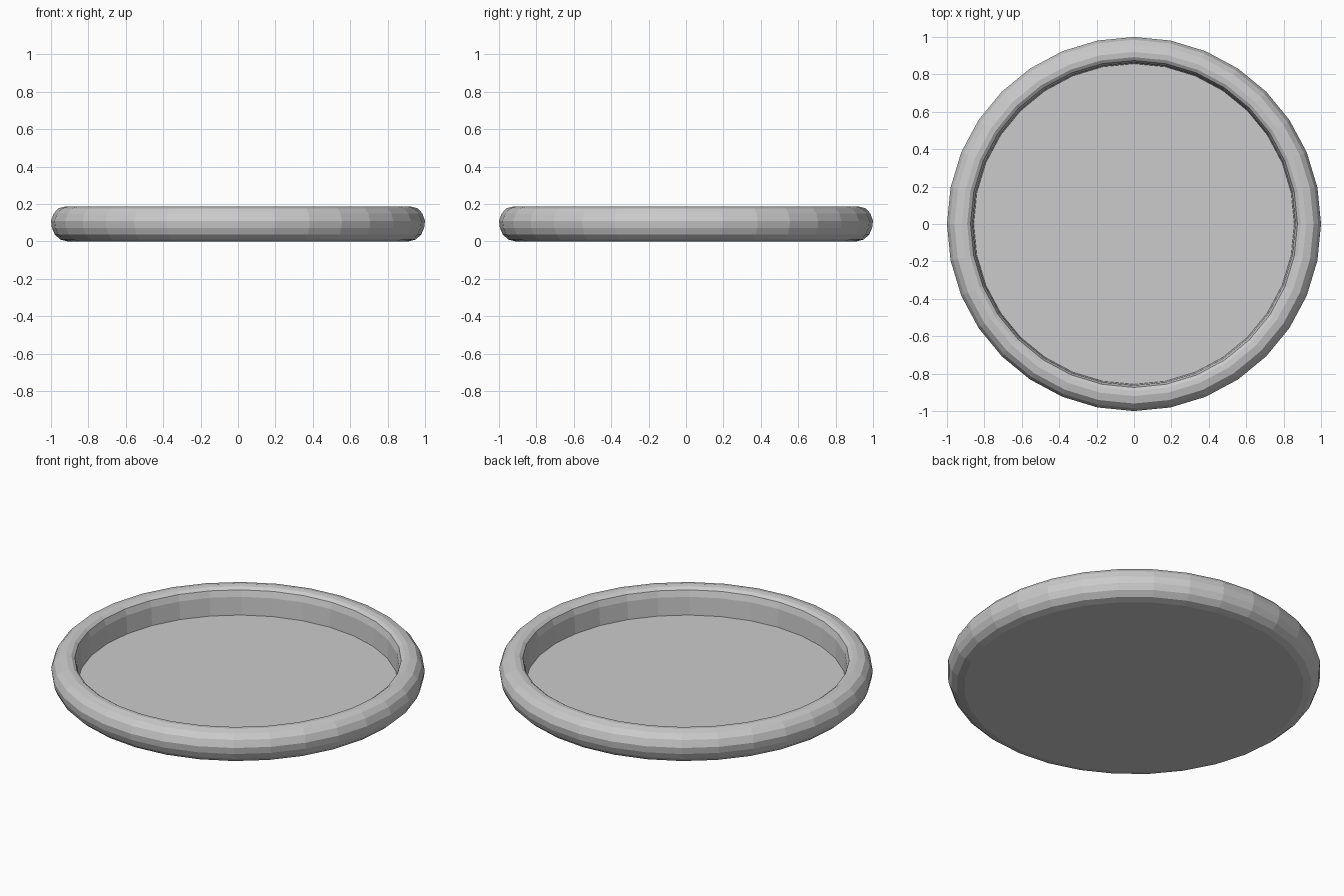
import bpy, bmesh
from math import sin, cos, tau

if "Cube" in bpy.data.objects:
    bpy.data.objects.remove(bpy.data.objects["Cube"])

SIDES = 32
# (radius, height) from the underside, round the rim, down to the floor
PROFILE = [(0.91, 0.0), (0.95, 0.01), (0.98, 0.037), (0.995, 0.072), (1.0, 0.11),
           (0.985, 0.15), (0.96, 0.177), (0.92, 0.187), (0.892, 0.184), (0.874, 0.171),
           (0.863, 0.135), (0.857, 0.03)]


def lathe(name, profile):
    bm = bmesh.new()
    rings = [[bm.verts.new((r * cos(tau * i / SIDES), r * sin(tau * i / SIDES), z))
              for i in range(SIDES)] for r, z in profile]
    for a, b in zip(rings, rings[1:]):
        for i in range(SIDES):
            j = (i + 1) % SIDES
            bm.faces.new((a[i], a[j], b[j], b[i]))
    # flat underside and floor
    bm.faces.new(rings[0][::-1])
    bm.faces.new(rings[-1])
    bmesh.ops.recalc_face_normals(bm, faces=bm.faces)
    mesh = bpy.data.meshes.new(name)
    bm.to_mesh(mesh)
    bm.free()
    obj = bpy.data.objects.new(name, mesh)
    bpy.context.collection.objects.link(obj)
    return obj


# round tray with a rolled rim
lathe("round_tray", PROFILE)
